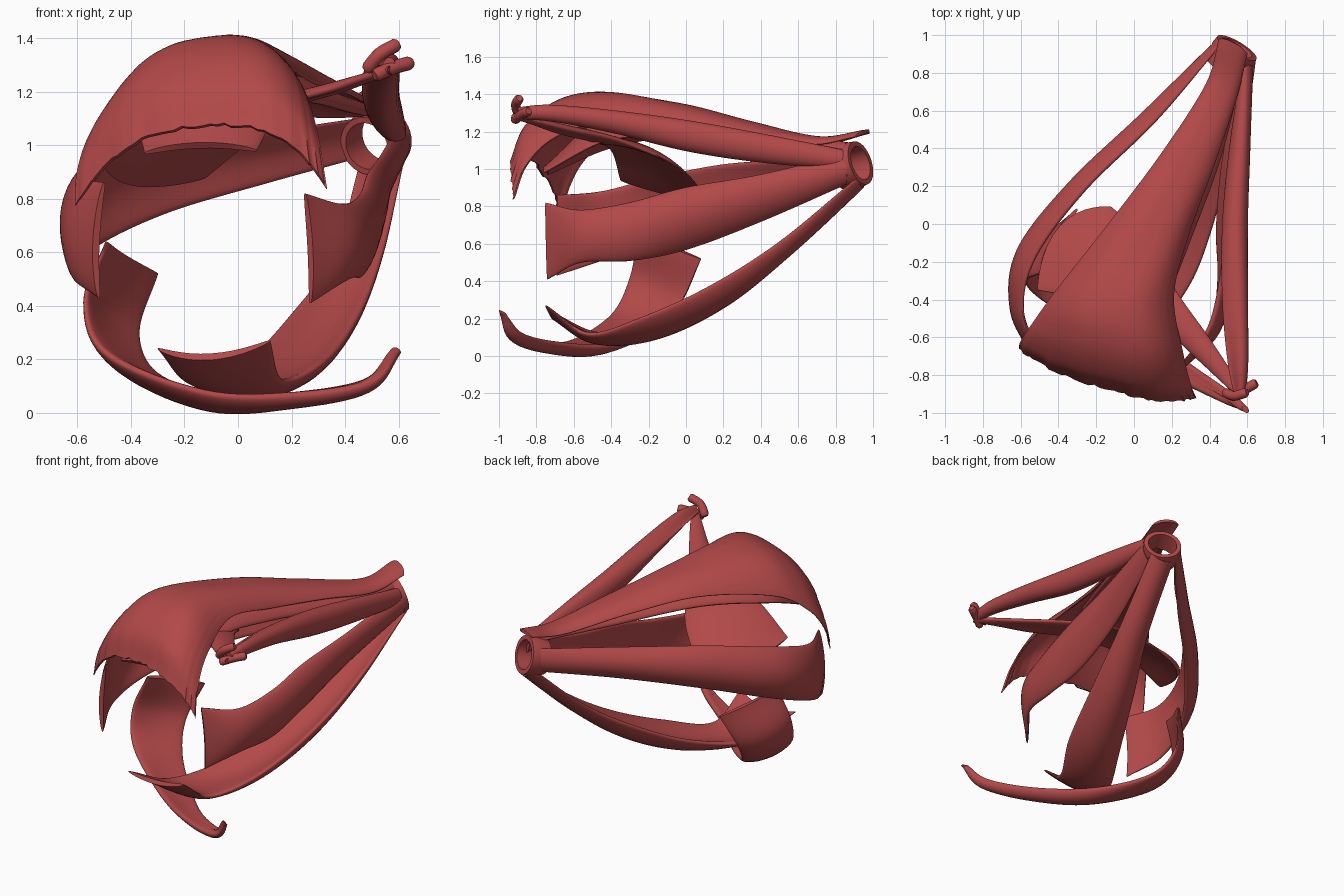
import bpy
import bmesh
import math
import random
from mathutils import Vector

random.seed(4)

if "Cube" in bpy.data.objects:
    bpy.data.objects.remove(bpy.data.objects["Cube"])

# Single flat material
muscle_red = bpy.data.materials.new("muscle red")
muscle_red.use_nodes = True
colour = (0.45, 0.066, 0.066, 1)
muscle_red.diffuse_color = colour
shader = muscle_red.node_tree.nodes["Principled BSDF"]
shader.inputs["Base Color"].default_value = colour
shader.inputs["Roughness"].default_value = 0.7


def finish(name, bm):
    """Turn a bmesh into a smooth shaded, coloured object."""
    bmesh.ops.recalc_face_normals(bm, faces=bm.faces)
    mesh = bpy.data.meshes.new(name)
    bm.to_mesh(mesh)
    bm.free()
    mesh.materials.append(muscle_red)
    obj = bpy.data.objects.new(name, mesh)
    bpy.context.collection.objects.link(obj)
    bpy.ops.object.select_all(action="DESELECT")
    obj.select_set(True)
    bpy.context.view_layer.objects.active = obj
    bpy.ops.object.shade_smooth_by_angle(angle=math.radians(40))
    return obj


def spline(points, t):
    """Catmull-Rom point at t (0 to 1) along a list of points."""
    last = len(points) - 1
    i = min(int(t * last), last - 1)
    u = t * last - i
    b, c = points[i], points[i + 1]
    a = points[i - 1] if i > 0 else b * 2 - c
    d = points[i + 2] if i + 2 <= last else c * 2 - b
    return (b * 2 + (c - a) * u + (a * 2 - b * 5 + c * 4 - d) * u ** 2
            + (b * 3 - a - c * 3 + d) * u ** 3) / 2


def strap(name, sections, thick, end=0.4, power=2.0, cols=16, rows=48, fringe=0.0):
    """Curved fleshy band; each section gives one edge, the middle, the other edge."""
    left, mid, right = ([Vector(s[k]) for s in sections] for k in range(3))
    jitter = [random.uniform(-1, 1) for _ in range(cols + 1)]
    grid = []
    for r in range(rows + 1):
        t = r / rows
        a, m, b = spline(left, t), spline(mid, t), spline(right, t)
        centre = (a + b) / 2
        row = []
        for c in range(cols + 1):
            s = -math.cos(math.pi * c / cols)
            row.append(centre + (b - a) / 2 * s + (m - centre) * (1 - abs(s) ** power))
        grid.append(row)

    # Ragged strands along the free end
    for c in range(cols + 1):
        pull = grid[-1][c] - grid[-4][c]
        if fringe and pull.length:
            pull.normalize()
            for r in range(rows // 2, rows + 1):
                fade = (2 * r / rows - 1) ** 3
                grid[r][c] += pull * jitter[c] * fringe * fade

    bm = bmesh.new()
    upper, lower = [], []
    for r in range(rows + 1):
        t = r / rows
        body = end + (1 - end) * math.sin(math.pi * t) ** 0.8
        up_row, low_row = [], []
        for c in range(cols + 1):
            along = grid[min(r + 1, rows)][c] - grid[max(r - 1, 0)][c]
            across = grid[r][min(c + 1, cols)] - grid[r][max(c - 1, 0)]
            normal = along.cross(across).normalized()
            s = math.cos(math.pi * c / cols)
            h = thick * body * (0.12 + 0.88 * math.sqrt(max(0, 1 - s * s)))
            groove = normal * jitter[c] * fringe * 0.5 * t ** 4
            up_row.append(bm.verts.new(grid[r][c] + normal * h + groove))
            low_row.append(bm.verts.new(grid[r][c] - normal * h + groove))
        upper.append(up_row)
        lower.append(low_row)

    for r in range(rows):
        for c in range(cols):
            for g in (upper, lower):
                bm.faces.new((g[r][c], g[r][c + 1], g[r + 1][c + 1], g[r + 1][c]))
        for c in (0, cols):
            bm.faces.new((upper[r][c], upper[r + 1][c], lower[r + 1][c], lower[r][c]))
    for r in (0, rows):
        for c in range(cols):
            bm.faces.new((upper[r][c], upper[r][c + 1], lower[r][c + 1], lower[r][c]))
    return finish(name, bm)


def rod(name, points, radius):
    """Round rod along a short path."""
    points = [Vector(p) for p in points]
    bm = bmesh.new()
    rings, steps, sides = [], 12, 12
    for i in range(steps + 1):
        t = i / steps
        p = spline(points, t)
        axis = spline(points, min(1, t + 0.05)) - spline(points, max(0, t - 0.05))
        turn = axis.to_track_quat("Z", "Y")
        size = radius * (0.7 if i in (0, steps) else 1)
        rings.append([bm.verts.new(p + turn @ Vector((
            size * math.cos(math.tau * k / sides), size * math.sin(math.tau * k / sides), 0)))
            for k in range(sides)])
    for lo, hi in zip(rings, rings[1:]):
        for k in range(sides):
            n = (k + 1) % sides
            bm.faces.new((lo[k], lo[n], hi[n], hi[k]))
    bm.faces.new(rings[0])
    bm.faces.new(rings[-1])
    return finish(name, bm)


# Broad upper lid muscle with a frayed front edge
strap("lid_lifter", [
    ((.45, .98, 1.19), (.53, .96, 1.2), (.6, .9, 1.17)),
    ((.38, .74, 1.14), (.47, .7, 1.16), (.54, .66, 1.13)),
    ((.15, .38, 1.2), (.28, .33, 1.24), (.42, .3, 1.19)),
    ((-.12, .02, 1.25), (.1, -.03, 1.33), (.29, -.05, 1.23)),
    ((-.41, -.35, 1.19), (-.1, -.4, 1.385), (.21, -.38, 1.27)),
    ((-.54, -.53, 1.06), (-.12, -.63, 1.355), (.26, -.69, 1.17)),
    ((-.6, -.62, .91), (-.13, -.8, 1.23), (.3, -.85, 1.02)),
    ((-.61, -.66, .77), (-.13, -.87, 1.07), (.33, -.92, .84)),
], thick=.02, end=.5, power=2.9, cols=56, rows=64, fringe=.009)

# Upper straight muscle below it
strap("upper_straight_muscle", [
    ((.49, .88, 1.11), (.53, .86, 1.13), (.58, .84, 1.1)),
    ((.26, .44, 1.11), (.36, .4, 1.16), (.46, .36, 1.12)),
    ((-.1, 0, 1.17), (.12, -.05, 1.25), (.29, -.1, 1.16)),
    ((-.36, -.38, 1.12), (-.07, -.42, 1.25), (.17, -.42, 1.15)),
    ((-.35, -.74, .97), (-.14, -.75, 1), (.07, -.76, .98)),
], thick=.035)

# Outer straight muscle
strap("outer_straight_muscle", [
    ((.44, .93, .95), (.42, .94, 1.02), (.45, .94, 1.1)),
    ((.11, .57, .86), (.06, .57, .96), (.12, .55, 1.05)),
    ((-.26, .2, .75), (-.32, .2, .88), (-.26, .18, 1.02)),
    ((-.53, -.15, .62), (-.59, -.15, .78), (-.52, -.17, .95)),
    ((-.61, -.45, .51), (-.63, -.45, .69), (-.59, -.45, .88)),
    ((-.52, -.69, .43), (-.53, -.69, .64), (-.5, -.69, .86)),
], thick=.035)

# Inner straight muscle
strap("inner_straight_muscle", [
    ((.6, .86, 1.08), (.63, .86, 1), (.59, .86, .92)),
    ((.54, .4, .97), (.55, .4, .85), (.48, .4, .72)),
    ((.49, 0, .9), (.52, 0, .74), (.44, 0, .57)),
    ((.46, -.3, .82), (.49, -.3, .67), (.45, -.3, .51)),
    ((.39, -.56, .78), (.43, -.56, .65), (.41, -.56, .5)),
    ((.25, -.75, .82), (.27, -.74, .61), (.27, -.74, .41)),
], thick=.035)

# Lower straight muscle
strap("lower_straight_muscle", [
    ((.46, .94, .95), (.54, .94, .91), (.62, .91, .95)),
    ((.36, .56, .6), (.46, .54, .56), (.54, .5, .61)),
    ((.2, .23, .37), (.33, .19, .29), (.45, .12, .37)),
    ((.02, -.12, .19), (.17, -.17, .12), (.33, -.25, .2)),
    ((-.18, -.46, .12), (0, -.48, .09), (.17, -.53, .12)),
    ((-.3, -.73, .24), (-.1, -.71, .21), (.12, -.75, .27)),
], thick=.035)

# Lower slanted muscle sweeping round under the globe
strap("lower_slanted_muscle", [
    ((.6, -1, .24), (.59, -.98, .23), (.58, -.96, .22)),
    ((.49, -.95, .12), (.48, -.91, .1), (.47, -.87, .12)),
    ((.2, -.81, .07), (.2, -.74, .045), (.2, -.67, .07)),
    ((-.13, -.62, .08), (-.1, -.5, .035), (-.07, -.4, .06)),
    ((-.49, -.4, .22), (-.4, -.28, .16), (-.3, -.16, .14)),
    ((-.57, -.3, .42), (-.5, -.15, .35), (-.37, -.02, .3)),
    ((-.49, -.26, .64), (-.43, -.1, .59), (-.3, .08, .52)),
], thick=.032, end=.6)

# Upper slanted muscle: belly, then tendon fanning under the lid muscle
strap("upper_slanted_belly", [
    ((.58, .84, 1.1), (.6, .84, 1.05), (.59, .84, 1)),
    ((.56, .4, 1.19), (.56, .4, 1.11), (.54, .4, 1.04)),
    ((.53, 0, 1.26), (.535, 0, 1.18), (.52, 0, 1.1)),
    ((.53, -.4, 1.31), (.535, -.4, 1.26), (.52, -.4, 1.2)),
    ((.54, -.72, 1.33), (.55, -.72, 1.3), (.54, -.72, 1.26)),
    ((.55, -.9, 1.32), (.56, -.9, 1.3), (.55, -.9, 1.27)),
], thick=.07)
strap("upper_slanted_tendon", [
    ((.56, -.93, 1.29), (.57, -.91, 1.28), (.58, -.88, 1.28)),
    ((.33, -.71, 1.2), (.37, -.67, 1.22), (.41, -.62, 1.21)),
    ((.08, -.5, 1.15), (.15, -.43, 1.16), (.22, -.35, 1.15)),
    ((-.25, -.4, 1.1), (-.1, -.21, 1.09), (.05, -.06, 1.02)),
    ((-.51, -.35, .94), (-.39, -.02, .86), (-.12, .09, .88)),
], thick=.022, end=.7)

# Pulley pieces where the tendon turns
rod("pulley_rod", [(.48, -.89, 1.28), (.53, -.91, 1.34), (.6, -.89, 1.38)], .026)
rod("pulley_loop", [(.51, -.92, 1.26), (.58, -.88, 1.29), (.65, -.84, 1.31)], .026)

# Short open collar that gathers the muscle roots
bm = bmesh.new()
sides = 36
centre, axis = Vector((.54, .925, 1.03)), Vector((.5, .84, .28)).normalized()
turn = axis.to_track_quat("Z", "Y")
loops = []
for radius, depth in ((.112, -.12), (.126, -.03), (.12, .01), (.092, .01), (.09, -.12)):
    loops.append([bm.verts.new(centre + turn @ Vector((
        radius * math.cos(math.tau * k / sides), radius * math.sin(math.tau * k / sides), depth)))
        for k in range(sides)])
for lo, hi in zip(loops, loops[1:] + loops[:1]):
    for k in range(sides):
        n = (k + 1) % sides
        bm.faces.new((lo[k], lo[n], hi[n], hi[k]))
finish("root_collar", bm)
